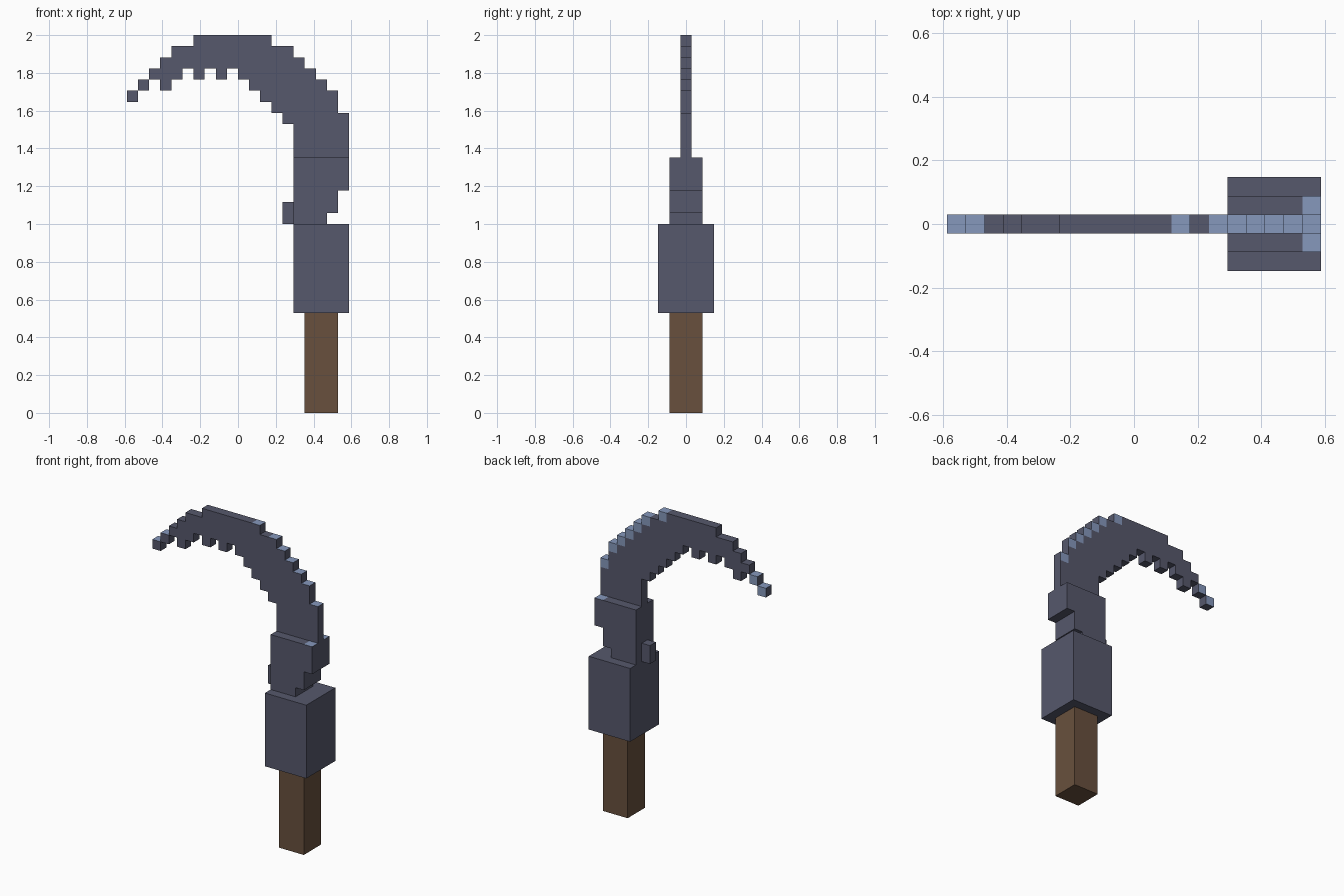
import bpy, bmesh
from mathutils import Vector

if "Cube" in bpy.data.objects:
    bpy.data.objects.remove(bpy.data.objects["Cube"], do_unlink=True)

U = 2 / 34                          # edge of one block
ORIGIN = Vector((-10, -0.5, 0))     # grid cell (0, 0, 0); y = 0 is the centre layer


def material(name, rgb):
    def linear(c):
        c /= 255
        return c / 12.92 if c <= 0.04045 else ((c + 0.055) / 1.055) ** 2.4
    colour = (*[linear(c) for c in rgb], 1)
    m = bpy.data.materials.new(name)
    m.use_nodes = True
    m.diffuse_color = colour
    bsdf = m.node_tree.nodes["Principled BSDF"]
    bsdf.inputs["Base Color"].default_value = colour
    bsdf.inputs["Roughness"].default_value = 0.8
    return m


SLATE = material("slate_metal", (86, 88, 108))
EDGE = material("pale_blue_edge", (134, 152, 188))
WOOD = material("dark_wood", (104, 80, 61))


def cells(xs, ys, zs):
    """All grid cells in the half-open ranges."""
    return {(x, y, z) for x in range(*xs) for y in range(*ys) for z in range(*zs)}


def block_part(name, solid, mats, is_edge=lambda cell, axis, sign: False):
    """Outer skin of a set of grid cells, with flat areas merged."""
    bm = bmesh.new()
    for cell in sorted(solid):
        for axis in range(3):
            for sign in (-1, 1):
                near = list(cell)
                near[axis] += sign
                if tuple(near) in solid:
                    continue
                quad = []
                for u, v in ((0, 0), (1, 0), (1, 1), (0, 1))[::sign]:
                    p = Vector(cell) + ORIGIN
                    p[axis] += sign > 0
                    p[(axis + 1) % 3] += u
                    p[(axis + 2) % 3] += v
                    quad.append(bm.verts.new(p * U))
                bm.faces.new(quad).material_index = int(is_edge(cell, axis, sign))
    bmesh.ops.remove_doubles(bm, verts=bm.verts[:], dist=U * 0.01)
    bmesh.ops.dissolve_limit(bm, angle_limit=0.01, verts=bm.verts[:],
                             edges=bm.edges[:], delimit={'MATERIAL'})
    mesh = bpy.data.meshes.new(name)
    bm.to_mesh(mesh)
    bm.free()
    for m in mats:
        mesh.materials.append(m)
    obj = bpy.data.objects.new(name, mesh)
    bpy.context.collection.objects.link(obj)
    return obj


# Handle and the heavy socket above it
block_part("handle", cells((16, 19), (-1, 2), (0, 9)), [WOOD])
block_part("socket", cells((15, 20), (-2, 3), (9, 17)), [SLATE])

# Collar, stepped in underneath its back edge, pale on the top of that edge
collar = (cells((15, 18), (-1, 2), (17, 18)) | cells((15, 19), (-1, 2), (18, 20))
          | cells((15, 20), (-1, 2), (20, 23)))
block_part("collar", collar, [SLATE, EDGE],
           lambda c, axis, sign: c[0] == 19 and c[2] == 22 and (axis, sign) == (2, 1))
block_part("collar_tab", cells((14, 15), (0, 1), (17, 19)), [SLATE])

# Curved blade: bottom and top of each column, from the tip to the spine
columns = [(28, 29), (29, 30), (30, 31), (29, 32), (30, 33), (31, 33), (30, 34),
           (31, 34), (30, 34), (31, 34), (30, 34), (29, 34), (28, 34), (27, 33),
           (26, 33), (23, 32), (23, 31), (23, 30), (23, 29), (23, 27)]
blade = set()
for x, span in enumerate(columns):
    blade |= cells((x, x + 1), (0, 1), span)

# Pale corner blocks at the tip and down the outer curve, on top and back faces
pale = {(x, columns[x][1] - 1) for x in (0, 1, 12, 14, 15, 16, 17, 18, 19)}
block_part("blade", blade, [SLATE, EDGE],
           lambda c, axis, sign: (c[0], c[2]) in pale and axis > 0 and sign > 0)
